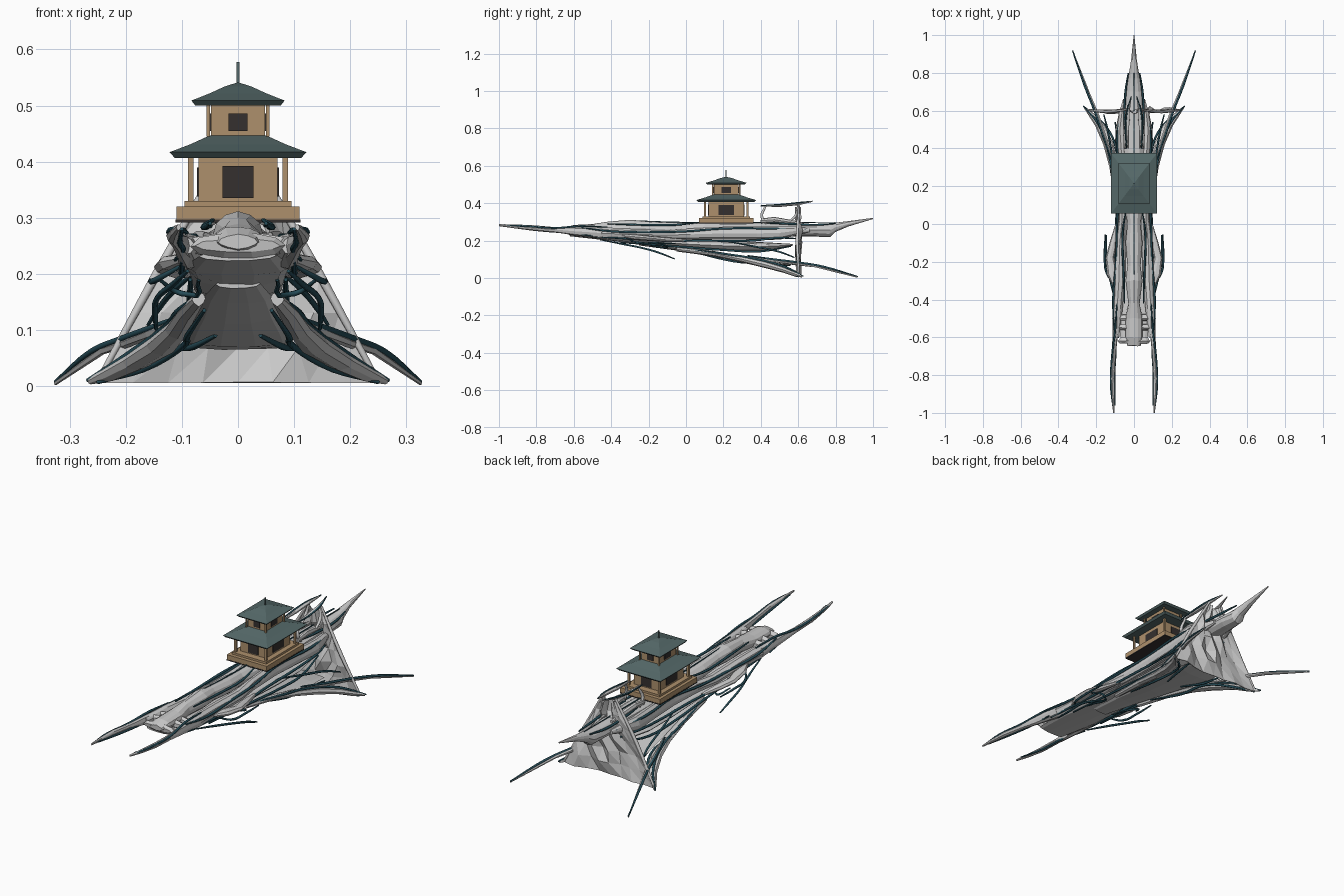
import bpy, bmesh, math, random
random.seed(4)

def mat(name, col):
    m = bpy.data.materials.new(name)
    m.diffuse_color = (*col, 1)
    return m

TAN, ROOF = mat("timber", (.42, .28, .15)), mat("roof_tile", (.09, .14, .14))
DARK, TEAL = mat("opening", (.035, .03, .028)), mat("teal_edge", (.02, .075, .1))

def make(name, bm, m=None):
    bmesh.ops.recalc_face_normals(bm, faces=bm.faces)
    me = bpy.data.meshes.new(name)
    bm.to_mesh(me)
    bm.free()
    ob = bpy.data.objects.new(name, me)
    bpy.context.collection.objects.link(ob)
    if m:
        me.materials.append(m)
    return ob

def skin(bm, rings):
    for a, b in zip(rings, rings[1:]):
        n = len(a)
        for i in range(n):
            bm.faces.new((a[i], a[(i + 1) % n], b[(i + 1) % n], b[i]))
    bm.faces.new(rings[0])
    bm.faces.new(rings[-1])

def loft(name, secs, n=10, mirror=False, jit=.003):
    """secs: (x, y, z, half width, half height) rings across y"""
    bm = bmesh.new()
    shapes = []
    for x, y, z, w, h in secs:
        ring = []
        for i in range(n):
            a = math.tau * i / n
            j = min(jit, h * .3)
            ring.append((x + w * math.cos(a), y + random.uniform(-j, j),
                         z + h * math.sin(a) + random.uniform(-j, j) * .5))
        shapes.append(ring)
    for s in ((1, -1) if mirror else (1,)):
        skin(bm, [[bm.verts.new((s * x, y, z)) for x, y, z in r] for r in shapes])
    return make(name, bm)

def tubes(name, paths, r=.005, m=TEAL, mirror=True):
    """Tapered vine-like tubes along smooth paths"""
    cu = bpy.data.curves.new(name, 'CURVE')
    cu.dimensions = '3D'
    cu.bevel_depth, cu.bevel_resolution, cu.use_fill_caps = r, 1, True
    cu.resolution_u = 4
    for path in paths:
        for s in ((1, -1) if mirror else (1,)):
            sp = cu.splines.new('BEZIER')
            sp.bezier_points.add(len(path) - 1)
            for k, (bp, p) in enumerate(zip(sp.bezier_points, path)):
                bp.co = (s * p[0], p[1], p[2])
                bp.handle_left_type = bp.handle_right_type = 'AUTO'
                bp.radius = .6 if k in (0, len(path) - 1) else 1
    cu.materials.append(m) if m else None
    ob = bpy.data.objects.new(name, cu)
    bpy.context.collection.objects.link(ob)

CY = .215   # tower centre along the ship
def stack(name, layers, m, cx=0, cy=CY):
    """Rectangular layers (half x, half y, z) skinned upward"""
    bm = bmesh.new()
    skin(bm, [[bm.verts.new((cx + sx * hx, cy + sy * hy, z))
               for sx, sy in ((-1, -1), (1, -1), (1, 1), (-1, 1))] for hx, hy, z in layers])
    return make(name, bm, m)

def box(name, hx, hy, z0, z1, m, cx=0, cy=CY):
    return stack(name, [(hx, hy, z0), (hx, hy, z1)], m, cx, cy)

# Tower: plinth, storeys, posts, openings, roofs
box("plinth_plate", .111, .147, .292, .297, DARK)
box("plinth", .11, .146, .297, .32, TAN)
box("plinth_step", .095, .128, .32, .33, TAN)
box("lower_storey", .07, .095, .33, .408, TAN)
box("upper_storey", .048, .066, .445, .503, TAN)
for s in (-1, 1):
    box("lower_door", .028, .003, .335, .392, DARK, 0, CY + s * .095)
    box("lower_side_window", .003, .042, .338, .39, DARK, s * .07)
    box("upper_window", .017, .003, .455, .486, DARK, 0, CY + s * .066)
    box("upper_side_window", .003, .025, .455, .486, DARK, s * .048)
    for t in (-1, 1):
        box("lower_post", .005, .005, .33, .412, TAN, s * .084, CY + t * .113)
        box("upper_post", .0035, .0035, .445, .505, TAN, s * .053, CY + t * .072)
stack("lower_roof", [(.113, .15, .407), (.122, .16, .417), (.085, .112, .431), (.05, .068, .447)], ROOF)
stack("upper_roof", [(.076, .1, .5), (.083, .109, .509), (.05, .066, .522), (.024, .032, .534), (.002, .002, .541)], ROOF)
box("finial", .0025, .0025, .535, .578, ROOF)

# Central spine from head to tail spike
spine = [(-.645, .035, .245, .27), (-.6, .045, .235, .285), (-.5, .045, .228, .29), (-.42, .03, .228, .3),
         (-.3, .045, .228, .312), (-.22, .035, .23, .304), (-.1, .045, .225, .298), (0, .035, .222, .294),
         (.1, .05, .22, .294), (.4, .06, .21, .294), (.55, .055, .22, .292), (.7, .046, .222, .29),
         (.77, .036, .218, .292), (.8, .026, .245, .297), (.87, .015, .277, .305), (1, .002, .316, .322)]
loft("spine_hull", [(0, y, (a + b) / 2, w, (b - a) / 2) for y, w, a, b in spine], 12)

# Collar plates across the head
for y, w in ((-.62, .085), (-.55, .1), (-.5, .09)):
    loft("head_collar", [(0, y - .012, .25, w * .9, .012), (0, y, .25, w, .024), (0, y + .02, .25, w * .85, .012)])

# Twin bow prongs running back into the flanks
loft("bow_prong", [(.106, -1, .283, .004, .005), (.112, -.92, .276, .009, .01), (.116, -.82, .268, .012, .014),
                   (.108, -.7, .258, .011, .014), (.1, -.6, .25, .014, .022), (.09, -.45, .24, .022, .03)], 8, True)
loft("flank", [(.09, -.6, .25, .012, .015), (.085, -.45, .24, .026, .032), (.075, -.3, .235, .03, .03),
               (.07, -.1, .23, .03, .025), (.06, .02, .235, .022, .03), (.055, .2, .24, .025, .035),
               (.062, .38, .24, .026, .038), (.07, .5, .24, .027, .036), (.062, .58, .25, .02, .025), (.05, .66, .255, .008, .01)], 9, True)
loft("shoulder", [(.09, -.36, .23, .006, .006), (.112, -.27, .22, .03, .016), (.128, -.18, .212, .022, .013),
                  (.11, -.1, .205, .02, .012), (.09, 0, .2, .008, .008)], 8, True)

# Layered underbody
loft("mid_hull", [(0, -.62, .232, .07, .008), (0, -.4, .215, .095, .018), (0, -.2, .198, .085, .022), (0, 0, .18, .08, .022),
                  (0, .2, .173, .078, .027), (0, .38, .168, .075, .025), (0, .5, .172, .055, .014), (0, .57, .178, .03, .005)])
loft("belly", [(0, -.25, .182, .04, .008), (0, -.05, .16, .06, .014), (0, .15, .128, .075, .016), (0, .3, .105, .09, .016),
               (0, .45, .083, .1, .014), (0, .56, .07, .085, .005)])
loft("rear_leg", [(.07, -.05, .155, .012, .012), (.09, .15, .13, .018, .014), (.108, .3, .1, .022, .016), (.135, .42, .073, .028, .018),
                  (.18, .52, .045, .026, .016), (.225, .58, .022, .018, .012), (.262, .62, .009, .006, .006)], 8, True)
loft("tail_arm", [(.115, .34, .115, .006, .006), (.155, .46, .095, .011, .009), (.195, .58, .08, .011, .01),
                  (.24, .69, .064, .008, .008), (.325, .917, .006, .003, .004)], 7, True)

# Rear crosswise membrane, faceted
bm = bmesh.new()
rows = []
for k in range(7):
    z = .006 + .374 * k / 6
    w = .25 - .21 * k / 6
    rows.append([bm.verts.new((w * (i / 4 - 1), .605 + (random.uniform(-.02, .02) if 0 < i < 8 else 0), z)) for i in range(9)])
for a, b in zip(rows, rows[1:]):
    for i in range(8):
        q = (a[i], a[i + 1], b[i + 1], b[i])
        bm.faces.new((q[0], q[1], q[2]))
        bm.faces.new((q[0], q[2], q[3]))
make("rear_membrane", bm).modifiers.new("thick", 'SOLIDIFY').thickness = .004
tubes("membrane_strut", [[(.25, .605, .008), (.145, .595, .2), (.036, .605, .395)]], .009, None)

# Horned crest above the stern
loft("crest", [(.03, .4, .386, .003, .003), (.035, .5, .387, .01, .007), (.03, .6, .397, .009, .008), (.015, .675, .41, .003, .003)], 7, True)
loft("crest_root", [(.05, .4, .305, .006, .012), (.045, .47, .312, .012, .014), (.035, .55, .3, .014, .012), (.03, .63, .29, .006, .006)], 7, True)
tubes("crest_claw", [[(.045, .43, .29), (.045, .405, .33), (.035, .425, .383)], [(.04, .55, .3), (.04, .59, .34), (.03, .6, .39)]], .009, None)

# Teal vines edging every limb
tubes("prong_edges", [
    [(.106, -.997, .283), (.122, -.86, .277), (.116, -.7, .268), (.1, -.56, .278), (.09, -.42, .272)],
    [(.1, -.96, .28), (.104, -.8, .256), (.098, -.65, .243), (.112, -.5, .225)]], .0055)
tubes("flank_vines", [
    [(.105, -.56, .27), (.11, -.4, .25), (.095, -.2, .245), (.09, 0, .25), (.075, .2, .265), (.09, .45, .265), (.06, .64, .26)],
    [(.1, -.5, .222), (.1, -.3, .21), (.1, -.1, .2), (.09, .1, .2), (.085, .35, .2), (.09, .5, .215), (.06, .6, .21)],
    [(.085, -.35, .19), (.085, 0, .165), (.085, .2, .15), (.075, .4, .143), (.05, .56, .17)],
    [(.05, -.42, .29), (.055, -.25, .285), (.06, -.05, .285), (.045, .06, .296)],
    [(.04, .42, .295), (.05, .55, .29), (.045, .7, .285), (.03, .8, .292)]], .006)
tubes("side_spurs", [
    [(.09, -.46, .205), (.115, -.34, .182), (.145, -.21, .155), (.148, -.13, .13), (.146, -.06, .102)],
    [(.1, -.32, .215), (.145, -.26, .19), (.155, -.16, .187), (.152, -.055, .185)],
    [(.07, -.25, .19), (.1, -.1, .165), (.14, -.15, .19)],
    [(.08, .2, .2), (.115, .36, .17), (.14, .5, .14), (.16, .58, .11)]], .0055)
tubes("leg_vines", [
    [(.08, 0, .155), (.11, .2, .13), (.13, .36, .105), (.19, .53, .06), (.268, .625, .01)],
    [(.06, .05, .135), (.09, .25, .09), (.1, .42, .07), (.17, .54, .03), (.25, .6, .007)],
    [(.115, .33, .12), (.165, .47, .1), (.205, .59, .085), (.26, .73, .062), (.325, .918, .008)],
    [(.04, .3, .09), (.08, .42, .07), (.1, .54, .066)]], .006)
tubes("crest_edge", [[(.04, .4, .388), (.045, .5, .393), (.036, .6, .403), (.014, .675, .411)]], .0045)
tubes("deck_line", [[(0, -.28, .308), (0, -.1, .3), (0, .1, .297), (0, .5, .297), (0, .8, .298)]], .003, TEAL, False)
